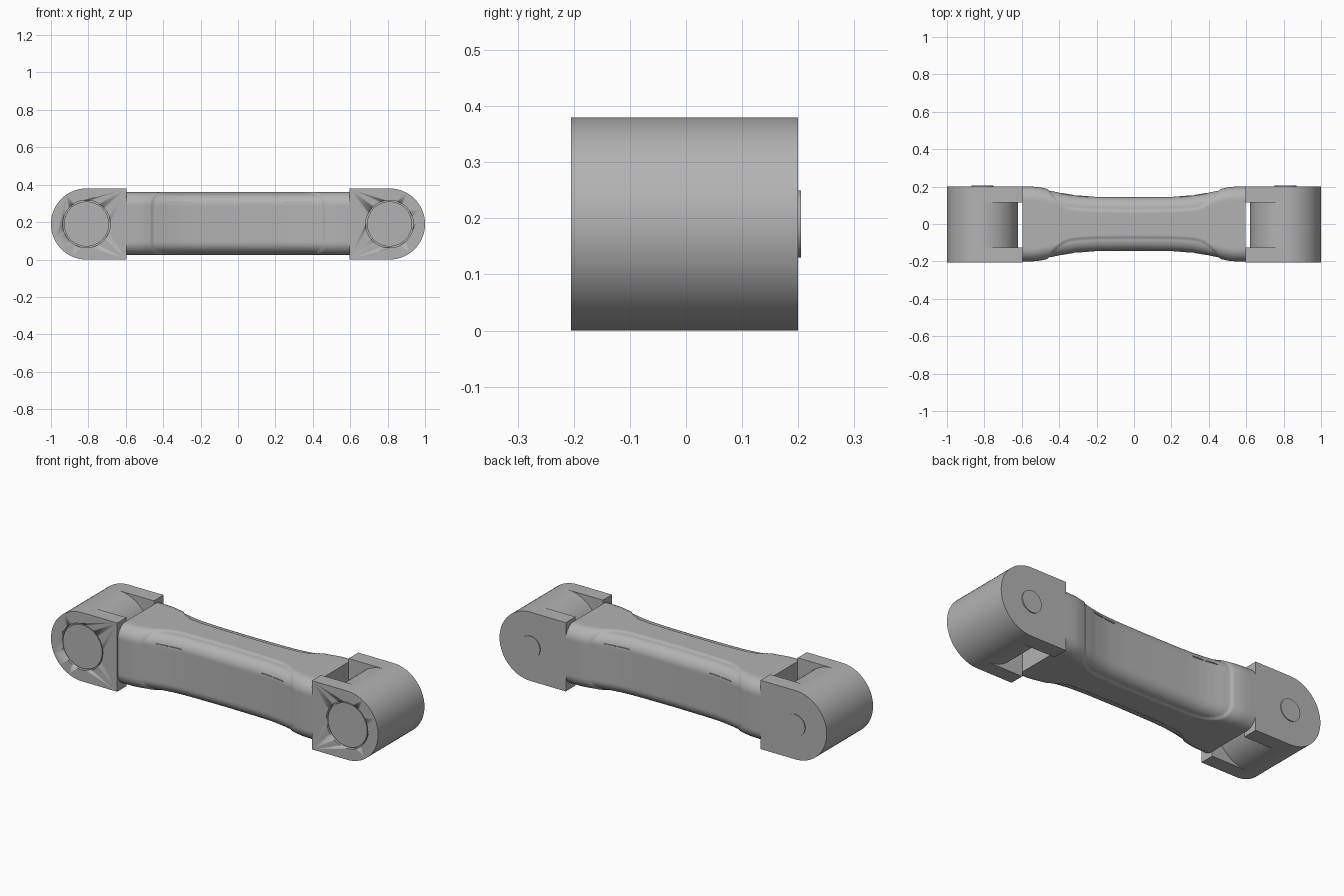
import bpy, bmesh, math
from mathutils import Vector, Matrix

if "Cube" in bpy.data.objects:
    bpy.data.objects.remove(bpy.data.objects["Cube"])

grey = bpy.data.materials.new("machined_grey")
grey.diffuse_color = (0.45, 0.45, 0.45, 1)
grey.use_nodes = True
grey.node_tree.nodes["Principled BSDF"].inputs["Base Color"].default_value = grey.diffuse_color

PIN_X, MID_Z, RAD = 0.81, 0.19, 0.19    # joint centre and barrel radius


def finish(name, bm, angle=30):
    bmesh.ops.recalc_face_normals(bm, faces=bm.faces)
    me = bpy.data.meshes.new(name)
    bm.to_mesh(me)
    bm.free()
    me.materials.append(grey)
    ob = bpy.data.objects.new(name, me)
    bpy.context.collection.objects.link(ob)
    bpy.ops.object.select_all(action='DESELECT')
    ob.select_set(True)
    bpy.context.view_layer.objects.active = ob
    bpy.ops.object.shade_smooth_by_angle(angle=math.radians(angle))
    return ob


def prism(name, outline, y0, y1):
    """Extrude an (x, z) outline from y0 to y1."""
    bm = bmesh.new()
    face = bm.faces.new([bm.verts.new((x, y0, z)) for x, z in outline])
    ext = bmesh.ops.extrude_face_region(bm, geom=[face])
    moved = [v for v in ext['geom'] if isinstance(v, bmesh.types.BMVert)]
    bmesh.ops.translate(bm, verts=moved, vec=(0, y1 - y0, 0))
    return finish(name, bm)


def circle(cx, r, n=72):
    return [(cx + r * math.cos(2 * math.pi * i / n),
             MID_Z + r * math.sin(2 * math.pi * i / n)) for i in range(n)]


def ear_outline(side):
    pts = [(0.595, 0.0)]
    pts += [(PIN_X + RAD * math.cos(a), MID_Z + RAD * math.sin(a))
            for a in (math.pi * (i / 36 - 0.5) for i in range(37))]
    pts.append((0.595, 2 * RAD))
    return [(side * x, z) for x, z in pts]


# --- Forked joints at both ends ---
for side, tag in ((-1, "left"), (1, "right")):
    cx = side * PIN_X
    front = prism(tag + "_front_ear", ear_outline(side), -0.205, -0.125)
    cutter = prism("bore_cutter", circle(cx, 0.127), -0.25, -0.185)
    mod = front.modifiers.new("bore", 'BOOLEAN')
    mod.object, mod.operation, mod.solver = cutter, 'DIFFERENCE', 'EXACT'
    bpy.context.view_layer.objects.active = front
    bpy.ops.object.modifier_apply(modifier="bore")
    bpy.data.objects.remove(cutter)
    prism(tag + "_bore_cover", circle(cx, 0.120), -0.186, -0.201)
    prism(tag + "_back_ear", ear_outline(side), 0.115, 0.2)
    prism(tag + "_barrel", circle(cx, RAD), -0.125, 0.115)
    prism(tag + "_pin_cap", circle(cx, 0.06, 48), 0.199, 0.205)


# --- Waisted body with a recessed panel wrapped round each side ---
HALF_LEN, HALF_H, CZ, CORNER = 0.595, 0.1675, 0.1925, 0.07
WAIST = [(0, .143), (.2, .145), (.3, .15), (.4, .166), (.46, .186),
         (.5, .197), (.54, .2), (.6, .2)]


def smooth(t):
    t = min(1, max(0, t))
    return t * t * (3 - 2 * t)


def raw_width(x):
    x = min(abs(x), 0.6)
    for (a, wa), (b, wb) in zip(WAIST, WAIST[1:]):
        if x <= b:
            return wa + (wb - wa) * (x - a) / (b - a)
    return WAIST[-1][1]


def half_width(x):
    return sum(raw_width(x + k * 0.008) for k in range(-4, 5)) / 9


def panel_depth(x, s):
    """Recess depth inside a rounded rectangle in unrolled coordinates."""
    r = 0.13
    dx, ds = abs(x) - (0.465 - r), abs(s) - (0.222 - r)
    d = math.hypot(max(dx, 0), max(ds, 0)) + min(max(dx, ds), 0) - r
    return 0.007 * smooth(-d / 0.012)


def section_point(x, s):
    """Point at distance s round the +y side, measured from mid height."""
    w = half_width(x) + 0.007 * (1 - smooth((abs(x) - 0.4) / 0.08))
    flat, arc = HALF_H - CORNER, CORNER * math.pi / 2
    a = abs(s)
    if a < flat:
        y, z, n = w, a, (1, 0)
    elif a < flat + arc:
        t = (a - flat) / CORNER
        n = (math.cos(t), math.sin(t))
        y, z = w - CORNER + CORNER * n[0], flat + CORNER * n[1]
    else:
        y, z, n = w - CORNER - (a - flat - arc), HALF_H, (0, 1)
    d = panel_depth(x, s)
    return y - n[0] * d, math.copysign(z - n[1] * d, s)


COLS, ROWS = 160, 32
samples = [0.24 * i / ROWS for i in range(-ROWS, ROWS + 1)]
bm = bmesh.new()
rings = []
for i in range(COLS + 1):
    x = -HALF_LEN + 2 * HALF_LEN * i / COLS
    half = [section_point(x, s) for s in samples]
    loop = half + [(-y, z) for y, z in reversed(half)]
    rings.append([bm.verts.new((x, y, CZ + z)) for y, z in loop])
for a, b in zip(rings, rings[1:]):
    for j in range(len(a)):
        k = (j + 1) % len(a)
        bm.faces.new((a[j], a[k], b[k], b[j]))
bm.faces.new(rings[0])
bm.faces.new(rings[-1])
finish("body", bm, 50)


# --- Fine slits on both sides of the body ---
for face, tag in ((-1, "front"), (1, "back")):
    for cx in (-0.355, -0.278, 0.278, 0.355):
        y = section_point(cx, 0.11)[0]
        bm = bmesh.new()
        bmesh.ops.create_cube(bm, size=1)
        bmesh.ops.scale(bm, vec=(0.068, 0.006, 0.005), verts=bm.verts)
        slope = (half_width(cx + 0.02) - half_width(cx - 0.02)) / 0.04
        bmesh.ops.rotate(bm, verts=bm.verts,
                         matrix=Matrix.Rotation(math.atan(face * slope), 3, 'Z'))
        bmesh.ops.translate(bm, verts=bm.verts, vec=(cx, face * y, 0.304))
        finish(tag + "_slit", bm)
